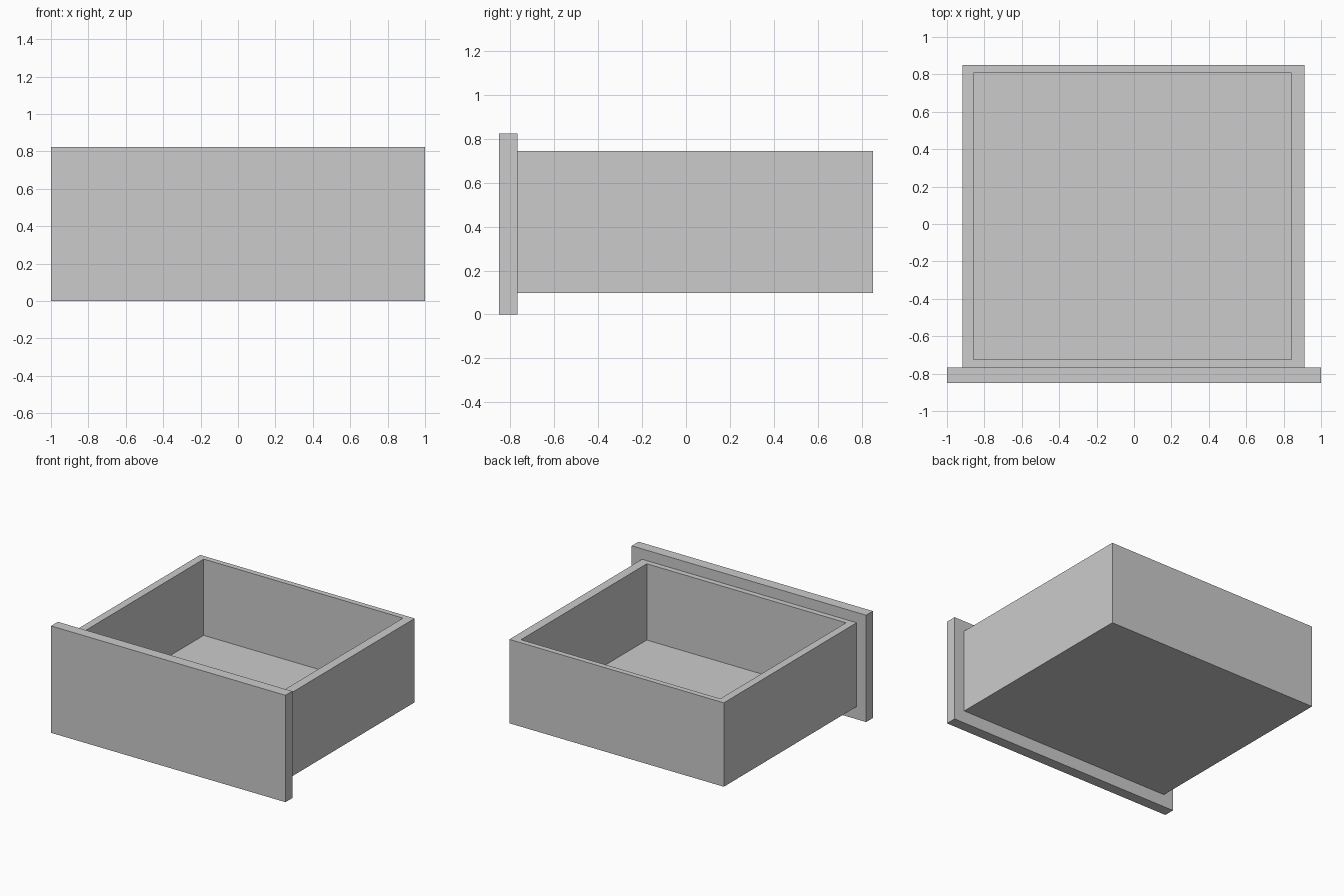
import bpy, bmesh
from mathutils import Vector

cube = bpy.data.objects.get("Cube")
if cube:
    bpy.data.objects.remove(cube, do_unlink=True)

grey = bpy.data.materials.new("plain grey")
grey.use_nodes = True
colour = (0.6, 0.6, 0.6, 1)
grey.diffuse_color = colour
grey.node_tree.nodes["Principled BSDF"].inputs["Base Color"].default_value = colour


def box_mesh(low, high):
    """Return a bmesh box spanning two opposite corners."""
    low, high = Vector(low), Vector(high)
    bm = bmesh.new()
    bmesh.ops.create_cube(bm, size=1)
    bmesh.ops.scale(bm, vec=high - low, verts=bm.verts)
    bmesh.ops.translate(bm, vec=(low + high) / 2, verts=bm.verts)
    return bm


def add_object(name, bm):
    mesh = bpy.data.meshes.new(name)
    bmesh.ops.recalc_face_normals(bm, faces=bm.faces)
    bm.to_mesh(mesh)
    bm.free()
    mesh.materials.append(grey)
    obj = bpy.data.objects.new(name, mesh)
    bpy.context.collection.objects.link(obj)
    return obj


# Front panel, overhanging the tray on every side
add_object("front_panel", box_mesh((-1, -0.85, 0), (1, -0.767, 0.824)))

# Open tray: inset the top face to form the rim, then sink it to the floor
tray = box_mesh((-0.918, -0.767, 0.097), (0.912, 0.85, 0.744))
top = max(tray.faces, key=lambda f: f.calc_center_median().z)
bmesh.ops.inset_region(tray, faces=[top], thickness=0.06)
for v in top.verts:
    v.co.x = -0.858 if v.co.x < 0 else 0.842
floor = bmesh.ops.extrude_discrete_faces(tray, faces=[top])["faces"][0]
for v in floor.verts:
    v.co.z = 0.156
add_object("tray", tray)
